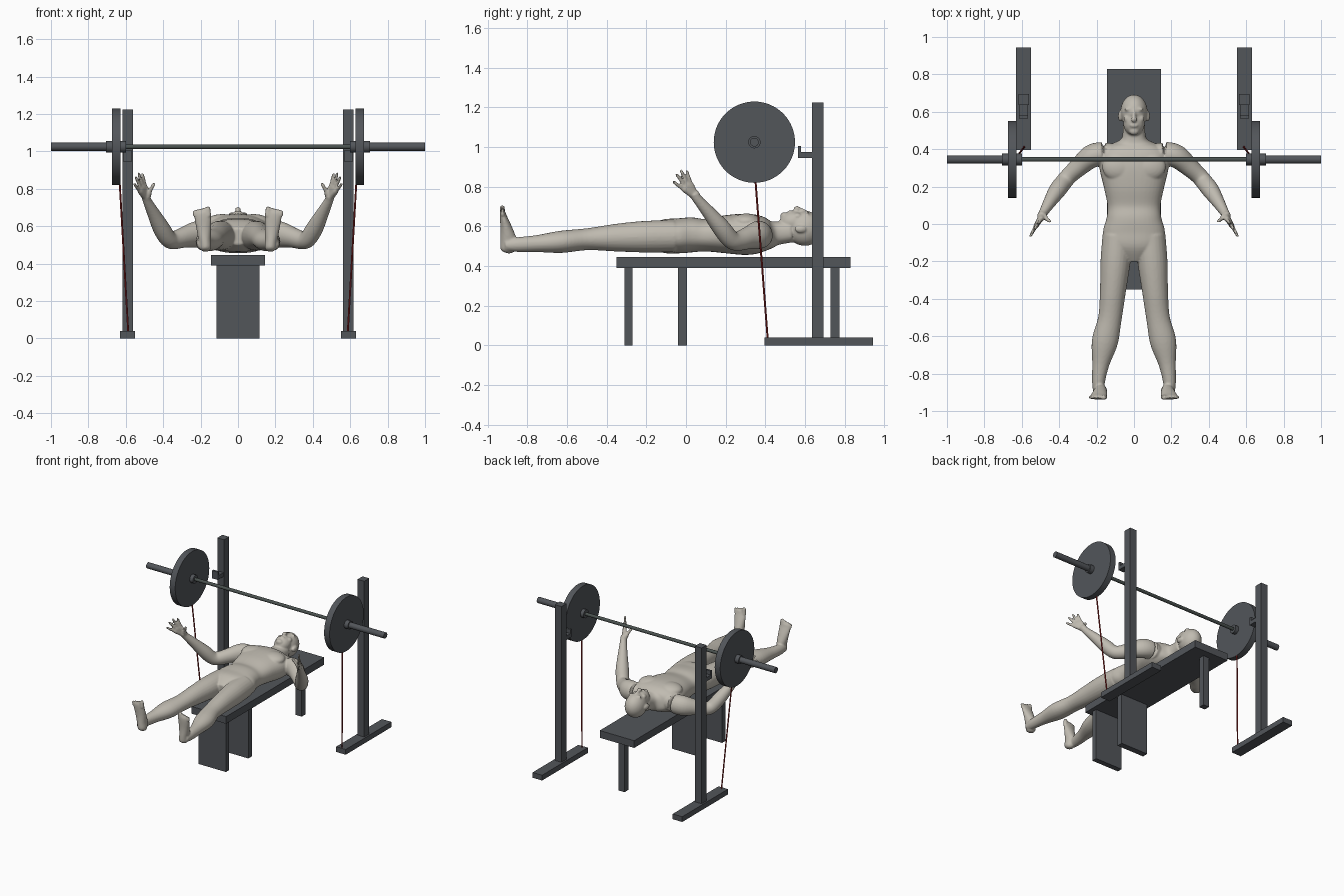
import bpy, bmesh, math
from mathutils import Vector, Matrix

if "Cube" in bpy.data.objects:
    bpy.data.objects.remove(bpy.data.objects["Cube"])


def material(name, colour):
    m = bpy.data.materials.new(name)
    m.use_nodes = True
    m.diffuse_color = (*colour, 1)
    m.node_tree.nodes["Principled BSDF"].inputs["Base Color"].default_value = (*colour, 1)
    return m


STEEL = material("dark grey steel", (0.085, 0.092, 0.102))
BAR = material("dark bar metal", (0.07, 0.085, 0.08))
SKIN = material("pale skin", (0.53, 0.50, 0.44))
CLOTH = material("charcoal cloth", (0.065, 0.07, 0.08))
RED = material("red band", (0.30, 0.02, 0.02))


def make_object(name, bm, *mats):
    bmesh.ops.recalc_face_normals(bm, faces=bm.faces)
    mesh = bpy.data.meshes.new(name)
    bm.to_mesh(mesh)
    bm.free()
    for m in mats:
        mesh.materials.append(m)
    ob = bpy.data.objects.new(name, mesh)
    bpy.context.collection.objects.link(ob)
    return ob


def box(name, lo, hi, mat=STEEL):
    lo, hi = Vector(lo), Vector(hi)
    bm = bmesh.new()
    bmesh.ops.create_cube(bm, size=1, matrix=Matrix.Translation((lo + hi) / 2)
                          @ Matrix.Diagonal((hi - lo).to_4d()))
    return make_object(name, bm, mat)


def rod(name, a, b, radius, mat=STEEL, sides=32):
    a, b = Vector(a), Vector(b)
    bm = bmesh.new()
    turn = (b - a).to_track_quat("Z", "Y").to_matrix().to_4x4()
    bmesh.ops.create_cone(bm, cap_ends=True, segments=sides, radius1=radius, radius2=radius,
                          depth=(b - a).length, matrix=Matrix.Translation((a + b) / 2) @ turn)
    return make_object(name, bm, mat)


def ball(bm, centre, radii):
    bmesh.ops.create_uvsphere(bm, u_segments=32, v_segments=20, radius=1,
                              matrix=Matrix.Translation(centre) @ Matrix.Diagonal((*radii, 1)))


def smooth_path(keys, steps=5):
    """Catmull-Rom interpolation of (x, y, z, width, depth) sections."""
    k = [Vector(p) for p in keys]
    k = [k[0]] + k + [k[-1]]
    out = []
    for a, b, c, d in zip(k, k[1:], k[2:], k[3:]):
        for i in range(steps):
            t = i / steps
            out.append(b + (c - a) * (t / 2) + (a * 2 - b * 5 + c * 4 - d) * (t * t / 2)
                       + (b * 3 - a - c * 3 + d) * (t ** 3 / 2))
    return out + [k[-1]]


def tube(bm, keys, power=1.0, sides=24):
    """Closed loft through elliptical sections."""
    path = smooth_path(keys)
    rings = []
    for i, p in enumerate(path):
        along = (path[min(i + 1, len(path) - 1)] - path[max(i - 1, 0)]).to_3d().normalized()
        across = Vector((1, 0, 0))
        across = (across - along * across.dot(along)).normalized()
        other = along.cross(across)
        ring = []
        for j in range(sides):
            c, s = math.cos(math.tau * j / sides), math.sin(math.tau * j / sides)
            c = math.copysign(abs(c) ** power, c)
            s = math.copysign(abs(s) ** power, s)
            ring.append(bm.verts.new(p.to_3d() + across * c * p[3] + other * s * p[4]))
        rings.append(ring)
    for r, q in zip(rings, rings[1:]):
        for j in range(sides):
            n = (j + 1) % sides
            bm.faces.new((r[j], r[n], q[n], q[j]))
    bm.faces.new(rings[0][::-1])
    bm.faces.new(rings[-1])


def digit(bm, a, b, r):
    """Finger or toe with a rounded tip."""
    a, b = Vector(a), Vector(b)
    tube(bm, [(*a.lerp(b, t), r * f, r * f) for t, f in ((0, 1.1), (.5, 1), (.88, .85), (1, .35))], sides=12)


# Bench
box("bench_pad", (-.145, -.35, .39), (.145, .83, .445))
box("front_leg_panel", (-.115, -.31, 0), (.115, -.27, .39))
box("middle_leg_panel", (-.115, -.04, 0), (.115, .005, .39))
box("rear_leg", (-.025, .73, 0), (.025, .775, .39))

# Barbell and racks
BY, BZ = .345, 1.025
rod("bar_shaft", (-.61, BY, BZ), (.61, BY, BZ), .012, BAR)
for side, s in (("left", 1), ("right", -1)):
    def part(name, x0, x1, radius, sides=32):
        rod(f"{side}_{name}", (s * x0, BY, BZ), (s * x1, BY, BZ), radius, STEEL, sides)

    def frame(name, x0, y0, z0, x1, y1, z1):
        box(f"{side}_{name}", (min(s * x0, s * x1), y0, z0), (max(s * x0, s * x1), y1, z1))

    part("sleeve", .6, 1.0, .022)
    part("inner_collar", .6, .63, .031)
    part("weight_plate", .627, .673, .205, 64)
    part("outer_collar", .673, .705, .031)
    frame("rack_foot", .55, .395, 0, .63, .945, .04)
    frame("rack_post", .562, .635, .04, .618, .695, 1.225)
    frame("hook_arm", .566, .565, .945, .614, .637, .975)
    frame("hook_lip", .566, .565, .975, .614, .58, 1.005)
    rod(f"{side}_band", (s * .633, .35, .84), (s * .587, .412, .035), .005, RED, 8)

# Body: trunk and neck
bm = bmesh.new()
trunk = ((-.20, .05, .545, .045), (-.12, .15, .55, .083), (-.04, .165, .552, .088),
         (.03, .147, .557, .088), (.10, .142, .555, .082), (.20, .162, .56, .096),
         (.30, .185, .56, .104), (.37, .185, .56, .095), (.42, .135, .56, .075),
         (.455, .068, .565, .06), (.53, .06, .575, .056))
tube(bm, [(0, y, z, w, d) for y, w, z, d in trunk], .85, 40)

# Head
ball(bm, (0, .6, .59), (.072, .092, .088))
ball(bm, (0, .545, .622), (.058, .073, .056))
ball(bm, (0, .497, .652), (.027, .022, .02))
tube(bm, [(0, .61, .672, .008, .008), (0, .58, .682, .01, .012), (0, .558, .69, .016, .013),
          (0, .55, .682, .01, .008)], sides=16)
ball(bm, (0, .527, .674), (.022, .011, .009))

for s in (1, -1):
    def mirrored(rows):
        return [(s * r[0], *r[1:]) for r in rows]

    # Face and chest details
    ball(bm, (s * .074, .577, .587), (.011, .03, .019))
    ball(bm, (s * .026, .613, .664), (.026, .01, .012))
    ball(bm, (s * .036, .563, .65), (.02, .022, .018))
    ball(bm, (s * .082, .305, .625), (.088, .075, .04))

    # Leg
    tube(bm, mirrored([(.088, -.06, .55, .08, .08), (.099, -.2, .548, .08, .08),
                       (.112, -.35, .543, .07, .07), (.128, -.5, .535, .063, .055),
                       (.156, -.63, .522, .07, .056), (.178, -.75, .513, .046, .043),
                       (.19, -.85, .508, .034, .037), (.186, -.91, .505, .03, .03)]))
    # Foot and toes
    tube(bm, mirrored([(.172, -.905, .466, .014, .016), (.173, -.902, .482, .03, .035),
                       (.178, -.897, .53, .034, .041), (.183, -.907, .59, .04, .03),
                       (.189, -.922, .65, .045, .018), (.193, -.926, .676, .042, .013)]))
    for i in range(5):
        x = .158 + i * .018
        r = .014 if i == 0 else .0095
        digit(bm, (s * x, -.925, .655), (s * (x + .003), -.928, .706 - i * .005), r)

    # Arm
    tube(bm, mirrored([(.09, .37, .56, .055, .055), (.17, .375, .56, .062, .068),
                       (.23, .36, .555, .062, .07), (.29, .31, .54, .052, .056),
                       (.345, .26, .525, .046, .048), (.375, .225, .535, .046, .046),
                       (.41, .18, .59, .046, .046), (.452, .115, .67, .034, .034),
                       (.485, .06, .735, .024, .025), (.495, .04, .765, .024, .026)]))
    # Hand
    wrist = Vector((s * .488, .052, .745))
    knuckles = [Vector(p) for p in mirrored([(.496, .025, .812), (.508, .01, .812),
                                             (.519, -.004, .803), (.527, -.016, .79)])]
    tips = mirrored([(.512, .002, .885), (.533, -.028, .888), (.549, -.052, .868), (.556, -.068, .828)])
    for k, t in zip(knuckles, tips):
        digit(bm, wrist, k.lerp(Vector(t), .15), .0155)
        digit(bm, k, t, .0095)
    digit(bm, wrist, (s * .472, .03, .79), .017)
    digit(bm, (s * .478, .035, .775), (s * .446, .012, .832), .0105)

# Fuse the body into one smooth skin
body = make_object("lifter_body", bm, SKIN, CLOTH)
fuse = body.modifiers.new("fuse", "REMESH")
fuse.mode = "VOXEL"
fuse.voxel_size = .006
relax = body.modifiers.new("relax", "SMOOTH")
relax.factor, relax.iterations = .5, 4
bpy.context.view_layer.update()
fused = bpy.data.meshes.new_from_object(body.evaluated_get(bpy.context.evaluated_depsgraph_get()))
body.modifiers.clear()

# Cut the waist and hem lines, then colour the shorts between them
WAIST, HEM = .03, -.215
bm = bmesh.new()
bm.from_mesh(fused)
for y in (WAIST, HEM):
    bmesh.ops.bisect_plane(bm, geom=bm.verts[:] + bm.edges[:] + bm.faces[:],
                           plane_co=(0, y, 0), plane_no=(0, 1, 0))
for f in bm.faces:
    c = f.calc_center_median()
    f.material_index = int(HEM < c.y < WAIST and abs(c.x) < .25)
bm.to_mesh(fused)
bm.free()
fused.materials.clear()
for m in (SKIN, CLOTH):
    fused.materials.append(m)
body.data = fused

# Smooth round surfaces, keep hard edges
bpy.ops.object.select_all(action="DESELECT")
for ob in bpy.context.collection.objects:
    if ob.type == "MESH":
        ob.select_set(True)
        bpy.context.view_layer.objects.active = ob
bpy.ops.object.shade_smooth_by_angle(angle=math.radians(40))
